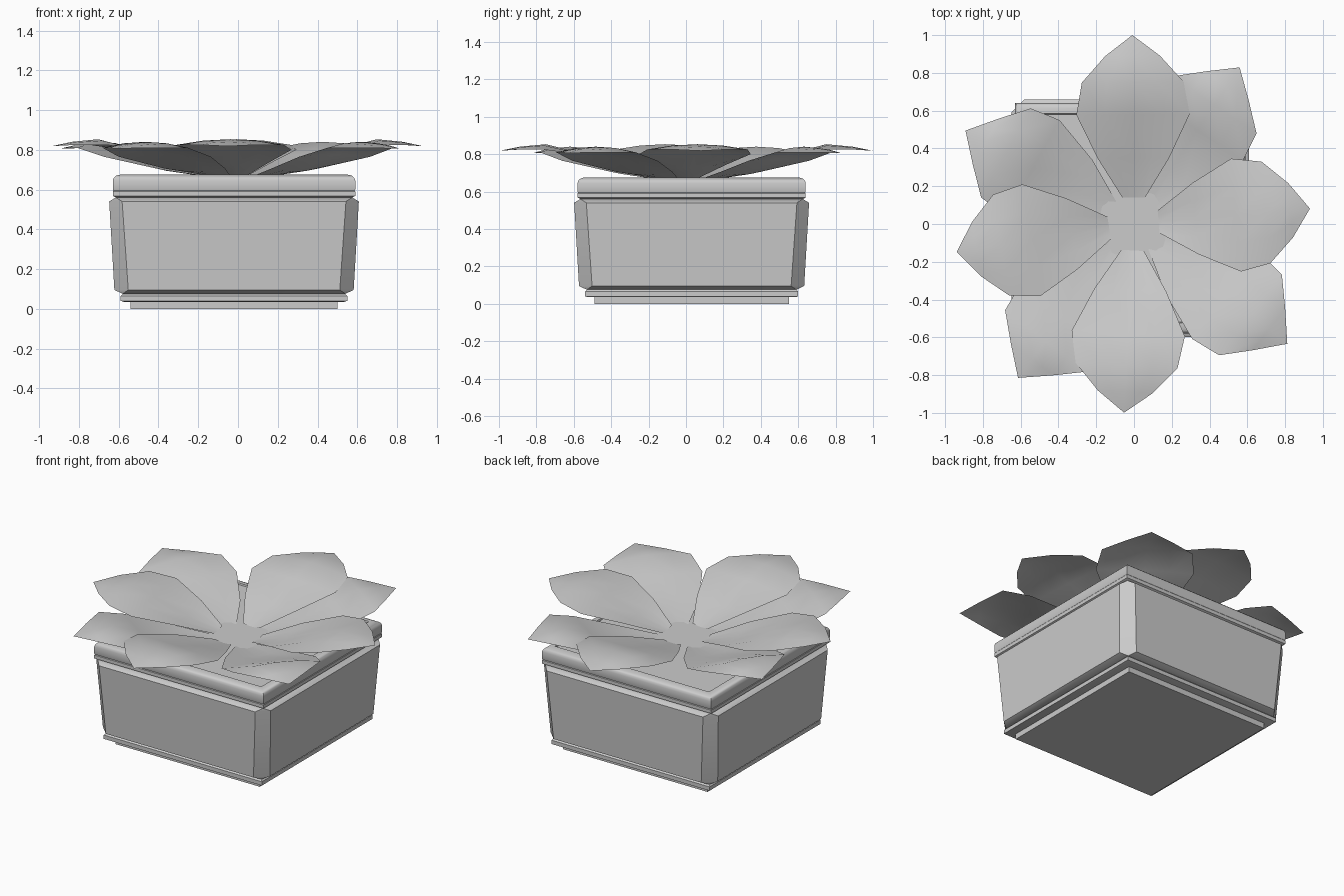
import bpy, bmesh
from math import cos, sin, radians

if "Cube" in bpy.data.objects:
    bpy.data.objects.remove(bpy.data.objects["Cube"])

CX, CY = -0.02, 0.03          # pot centre


def finish(name, bm, angle):
    bmesh.ops.remove_doubles(bm, verts=bm.verts, dist=0.0005)
    bmesh.ops.recalc_face_normals(bm, faces=bm.faces)
    me = bpy.data.meshes.new(name)
    bm.to_mesh(me)
    bm.free()
    me.shade_smooth()
    me.set_sharp_from_angle(angle=radians(angle))
    ob = bpy.data.objects.new(name, me)
    bpy.context.collection.objects.link(ob)
    return ob


def square_loft(name, rings, cap=True):
    """Loft square rings given as (half width, corner chamfer, z)."""
    bm = bmesh.new()
    loops = []
    for h, c, z in rings:
        k = h - c
        pts = [(k, -h), (h, -k), (h, k), (k, h), (-k, h), (-h, k), (-h, -k), (-k, -h)]
        loops.append([bm.verts.new((CX + x, CY + y, z)) for x, y in pts])
    for a, b in zip(loops, loops[1:]):
        for i in range(8):
            j = (i + 1) % 8
            bm.faces.new((a[i], a[j], b[j], b[i]))
    if cap:
        bm.faces.new(loops[0])
        bm.faces.new(loops[-1])
    return finish(name, bm, 32)


# Pot, from the ground up
square_loft("foot", [(0.52, 0, 0), (0.52, 0, 0.035)])
square_loft("plinth", [(0.555, 0, 0.035), (0.57, 0, 0.04), (0.57, 0, 0.065), (0.56, 0, 0.075)])
square_loft("pot_body", [(0.56, 0, 0.075), (0.602, 0.07, 0.095),
                         (0.628, 0.065, 0.54), (0.595, 0, 0.56)])
square_loft("rim", [(0.54, 0, 0.56), (0.595, 0, 0.56), (0.61, 0, 0.568), (0.61, 0, 0.59),
                    (0.607, 0, 0.594), (0.61, 0, 0.60), (0.61, 0, 0.645), (0.606, 0, 0.658),
                    (0.596, 0, 0.668), (0.58, 0, 0.674), (0.555, 0, 0.675),
                    (0.55, 0, 0.66), (0.54, 0, 0.56)], cap=False)
square_loft("soil", [(0.55, 0, 0.64), (0.55, 0, 0.667)])


def petal(name, ang, length, stations):
    """Leaf-shaped sheet; stations are (radius, half width, mid z, edge z)."""
    bm = bmesh.new()
    a = radians(ang)
    rows = []
    for r, w, zm, ze in stations:
        r *= length
        row = []
        for t in (-1, -0.5, 0, 0.5, 1):
            s = t * w
            z = zm + (ze - zm) * t * t
            row.append(bm.verts.new((r * cos(a) - s * sin(a), r * sin(a) + s * cos(a), z)))
        rows.append(row)
    r, z = stations[-1][0] * length, stations[-1][2]
    for p, q in zip(rows, rows[1:]):
        for i in range(4):
            bm.faces.new((p[i], q[i], q[i + 1], p[i + 1]))
    # pointed tip
    tip = bm.verts.new((length * cos(a), length * sin(a), z - 0.022))
    for i in range(4):
        bm.faces.new((rows[-1][i], tip, rows[-1][i + 1]))
    return finish(name, bm, 40)


# Flower: four upper petals over four lower ones
UPPER = [(0.14, 0.06, 0.668, 0.675), (0.35, 0.19, 0.725, 0.745), (0.58, 0.30, 0.81, 0.80),
         (0.75, 0.27, 0.853, 0.825), (0.89, 0.145, 0.84, 0.825)]
LOWER = [(0.14, 0.06, 0.66, 0.668), (0.35, 0.19, 0.69, 0.705), (0.60, 0.29, 0.775, 0.765),
         (0.76, 0.27, 0.84, 0.81), (0.88, 0.14, 0.828, 0.81)]
for i, (ang, ln) in enumerate([(5, 0.935), (90.5, 1.0), (189, 0.95), (267, 1.0)]):
    petal(f"upper_petal_{i + 1}", ang, ln, UPPER)
for i, (ang, ln) in enumerate([(56, 1.0), (151, 1.02), (233, 1.02), (322, 1.03)]):
    petal(f"lower_petal_{i + 1}", ang, ln, LOWER)
